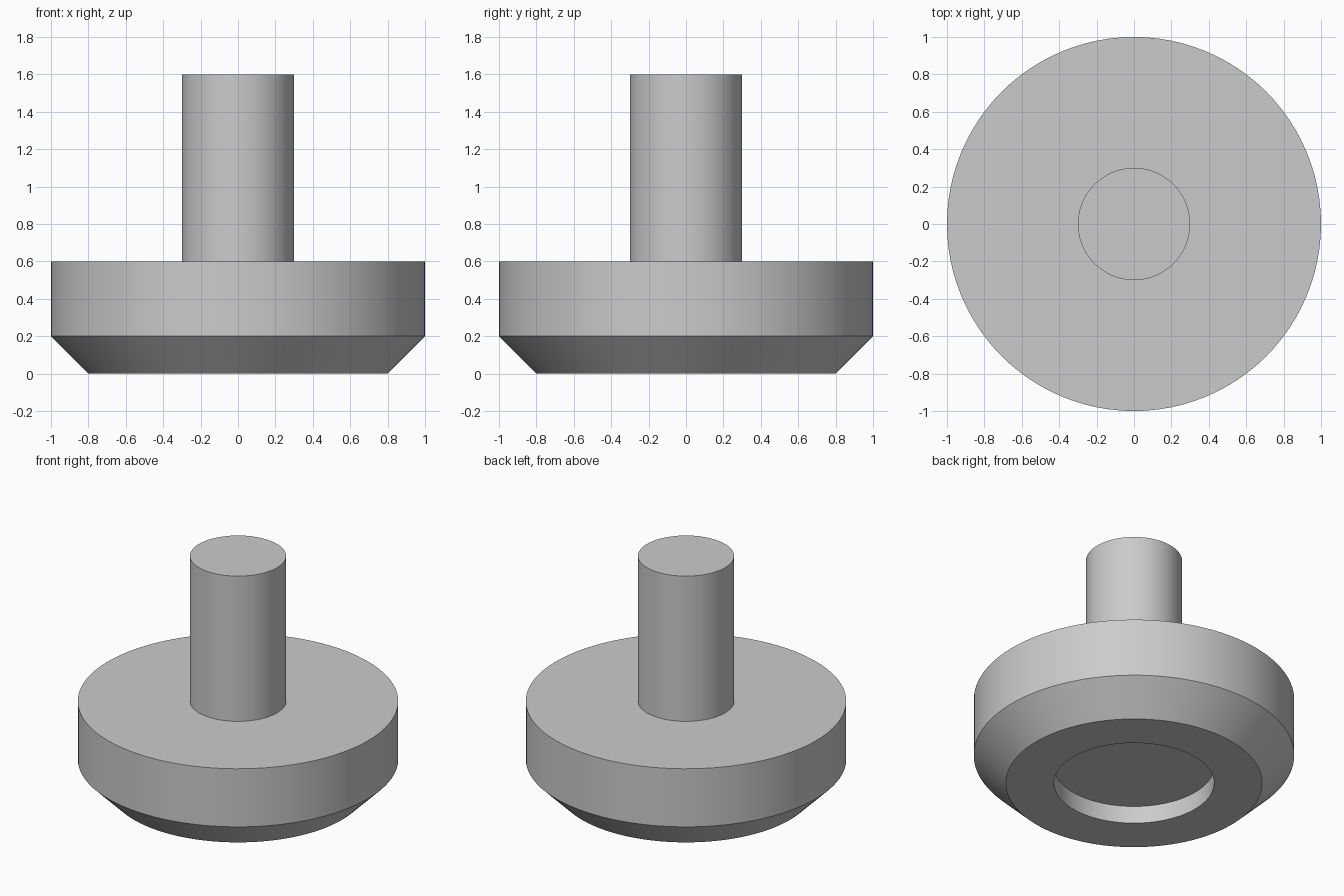
import bpy, bmesh
from math import cos, sin, tau, radians

SEGMENTS = 96

cube = bpy.data.objects.get("Cube")
if cube:
    bpy.data.objects.remove(cube, do_unlink=True)

# Single grey material
grey = bpy.data.materials.new("plain_grey")
grey.use_nodes = True
colour = (0.6, 0.6, 0.6, 1)
grey.diffuse_color = colour
grey.node_tree.nodes["Principled BSDF"].inputs["Base Color"].default_value = colour


def lathe(name, profile):
    """Turn a (radius, height) profile, listed bottom to top, around z and cap both ends."""
    bm = bmesh.new()
    rings = [[bm.verts.new((r * cos(tau * i / SEGMENTS), r * sin(tau * i / SEGMENTS), z))
              for i in range(SEGMENTS)] for r, z in profile]
    for low, high in zip(rings, rings[1:]):
        for i in range(SEGMENTS):
            j = (i + 1) % SEGMENTS
            bm.faces.new((low[i], low[j], high[j], high[i]))
    bm.faces.new(rings[0][::-1])
    bm.faces.new(rings[-1])
    bmesh.ops.recalc_face_normals(bm, faces=bm.faces)
    mesh = bpy.data.meshes.new(name)
    bm.to_mesh(mesh)
    bm.free()
    mesh.materials.append(grey)
    obj = bpy.data.objects.new(name, mesh)
    bpy.context.collection.objects.link(obj)
    bpy.ops.object.select_all(action='DESELECT')
    obj.select_set(True)
    bpy.context.view_layer.objects.active = obj
    bpy.ops.object.shade_smooth_by_angle(angle=radians(30))
    return obj


# Foot: recessed underside, chamfered rim and flat top, with the stem turned in one piece
lathe("foot_with_stem", [
    (0.5, 0.12), (0.5, 0), (0.8, 0), (1, 0.2),
    (1, 0.6), (0.3, 0.6), (0.3, 1.6),
])
